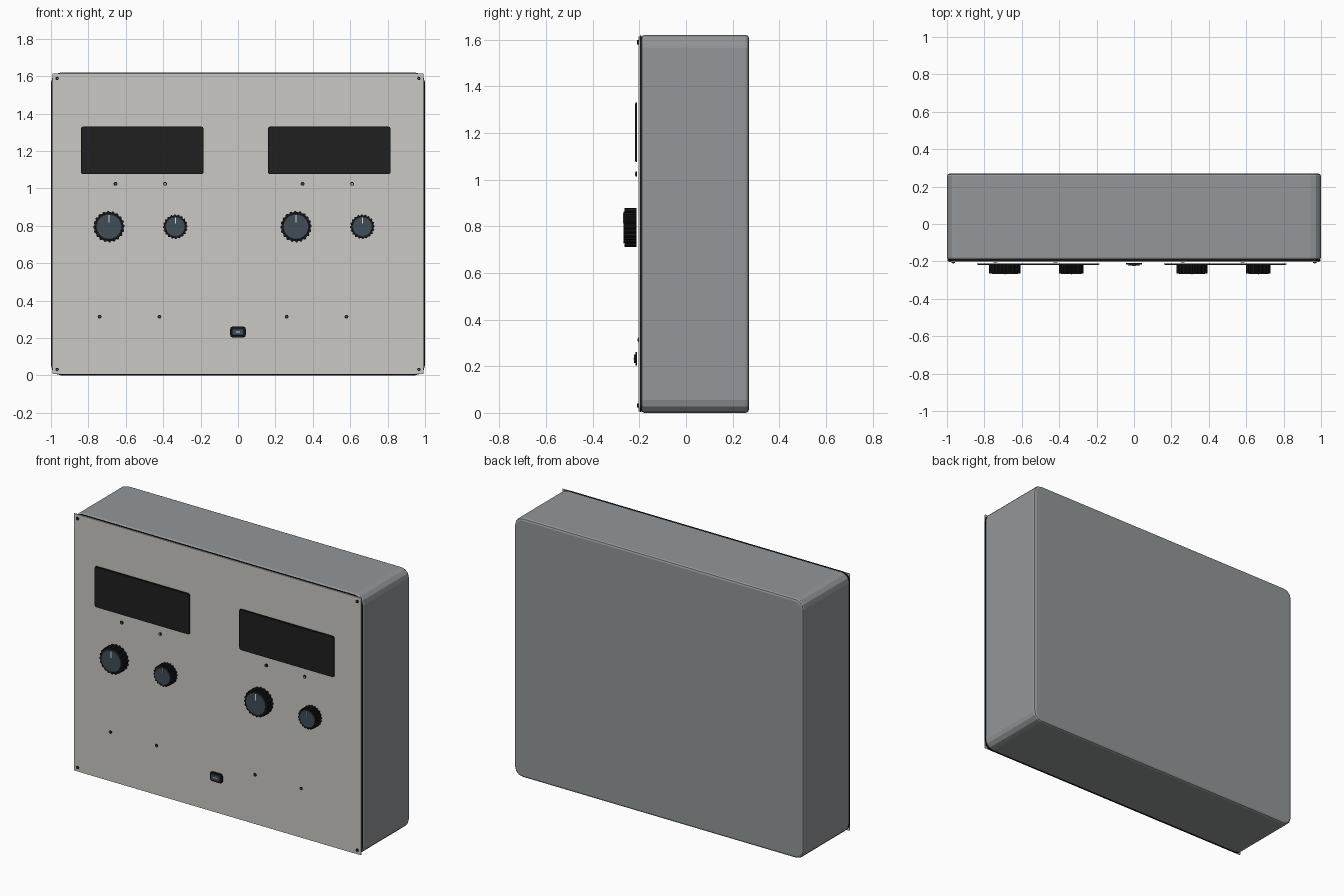
import bpy, bmesh, math

if "Cube" in bpy.data.objects:
    bpy.data.objects.remove(bpy.data.objects["Cube"])


def material(name, r, g, b):
    m = bpy.data.materials.new(name)
    m.diffuse_color = (r, g, b, 1)
    m.use_nodes = True
    m.node_tree.nodes["Principled BSDF"].inputs["Base Color"].default_value = m.diffuse_color
    return m


CASE = material("case grey", 0.29, 0.31, 0.32)
PANEL = material("panel warm grey", 0.60, 0.58, 0.55)
BLACK = material("black plastic", 0.008, 0.008, 0.008)
GLASS = material("display glass", 0.014, 0.014, 0.014)
SLATE = material("slate cap", 0.05, 0.075, 0.095)
WHITE = material("white mark", 0.75, 0.75, 0.75)
METAL = material("screw metal", 0.35, 0.35, 0.35)


def prism(name, outline, y0, y1, mat, loc=(0, 0), bevel=0.0, segs=2):
    """Extrude an XZ outline from y0 (front) to y1 (back)."""
    bm = bmesh.new()
    front = bm.faces.new([bm.verts.new((x, y0, z)) for x, z in outline])
    new = bmesh.ops.extrude_face_region(bm, geom=[front])["geom"]
    for v in new:
        if isinstance(v, bmesh.types.BMVert):
            v.co.y = y1
    bmesh.ops.recalc_face_normals(bm, faces=bm.faces[:])
    if bevel:
        rim = [e for e in bm.edges if abs(e.verts[0].co.y - e.verts[1].co.y) < 1e-6]
        bmesh.ops.bevel(bm, geom=rim, offset=bevel, segments=segs,
                        profile=0.5, affect='EDGES')
    me = bpy.data.meshes.new(name)
    bm.to_mesh(me)
    bm.free()
    me.materials.append(mat)
    ob = bpy.data.objects.new(name, me)
    ob.location = (loc[0], 0, loc[1])
    bpy.context.collection.objects.link(ob)
    return ob


def rounded(w, h, r, n=3):
    """Rounded rectangle centred on the origin."""
    pts = []
    for k, (sx, sz) in enumerate([(1, 1), (-1, 1), (-1, -1), (1, -1)]):
        for i in range(n + 1):
            a = math.pi / 2 * (k + i / n)
            pts.append((sx * (w / 2 - r) + r * math.cos(a),
                        sz * (h / 2 - r) + r * math.sin(a)))
    return pts


def rect(w, h):
    return [(w / 2, h / 2), (-w / 2, h / 2), (-w / 2, -h / 2), (w / 2, -h / 2)]


def circle(r, n=24):
    return [(r * math.cos(math.tau * i / n), r * math.sin(math.tau * i / n)) for i in range(n)]


def fluted(r, ribs=20, depth=0.006):
    """Circle with raised grip ribs."""
    pts = []
    for i in range(ribs * 4):
        rr = r if i % 4 < 2 else r - depth
        a = math.tau * i / (ribs * 4)
        pts.append((rr * math.cos(a), rr * math.sin(a)))
    return pts


MID = 0.81
# Case, dark seam and front panel
prism("case", rounded(2.0, 1.62, 0.055), -0.192, 0.27, CASE, (0, MID), 0.014)
prism("panel_seam", rounded(1.994, 1.614, 0.05), -0.197, -0.19, BLACK, (0, MID))
prism("front_panel", rect(1.986, 1.606), -0.203, -0.197, PANEL, (0, MID))

# Corner screws
for sx in (-1, 1):
    for z in (0.032, 1.588):
        prism("corner_screw", circle(0.009, 12), -0.209, -0.203, BLACK, (sx * 0.967, z))
        prism("screw_slot", rect(0.009, 0.003), -0.210, -0.209, METAL, (sx * 0.967, z))


def knob(x, r):
    z = 0.795
    prism("knob_grip", fluted(r), -0.264, -0.213, BLACK, (x, z))
    prism("knob_cap", circle(r * 0.82, 32), -0.268, -0.264, SLATE, (x, z), 0.002, 1)
    prism("knob_pointer", rect(0.006, r * 0.48), -0.27, -0.268, WHITE, (x, z + r * 0.5))


# Two identical channels
for off in (0.0, 1.0):
    prism("display_frame", rounded(0.655, 0.255, 0.012), -0.217, -0.211, BLACK, (-0.512 + off, 1.203))
    prism("display_window", rounded(0.645, 0.245, 0.009), -0.219, -0.217, GLASS, (-0.512 + off, 1.203))
    for x, m in ((-0.655, SLATE), (-0.39, METAL)):
        prism("indicator_ring", circle(0.010, 16), -0.217, -0.211, BLACK, (x + off, 1.024))
        prism("indicator_lamp", circle(0.006, 16), -0.219, -0.217, m, (x + off, 1.024))
    knob(-0.69 + off, 0.084)
    knob(-0.335 + off, 0.066)
    for x in (-0.74, -0.42):
        prism("output_socket", circle(0.010, 16), -0.206, -0.203, BLACK, (x + off, 0.314))
        prism("socket_core", circle(0.005, 12), -0.207, -0.206, SLATE, (x + off, 0.314))

# Power switch
prism("switch_frame", rounded(0.084, 0.058, 0.014), -0.217, -0.209, BLACK, (0, 0.232))
prism("switch_rocker", rounded(0.062, 0.038, 0.006), -0.223, -0.217, SLATE, (0, 0.232), 0.002, 1)
prism("switch_mark", rect(0.022, 0.005), -0.224, -0.223, WHITE, (0, 0.232))
